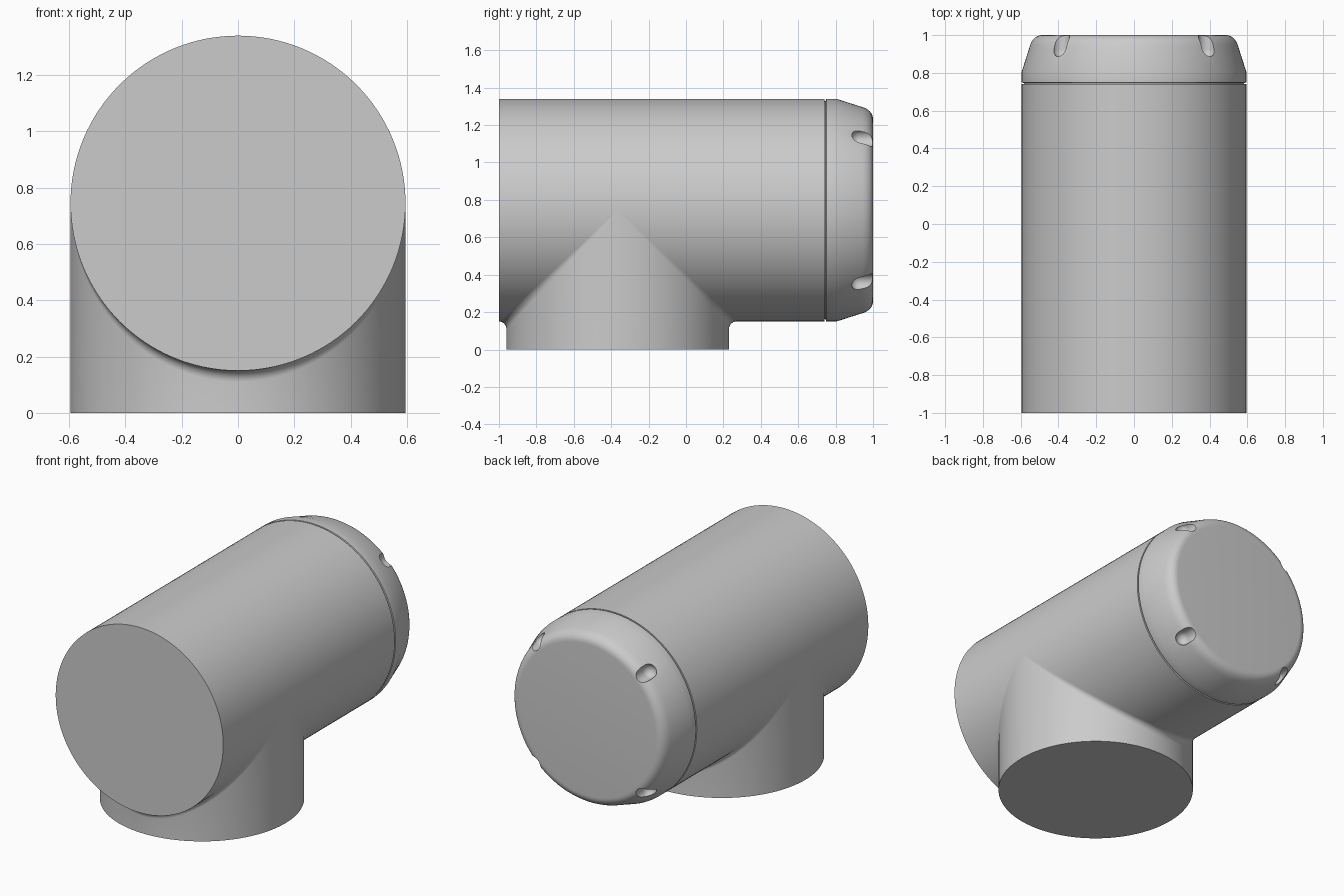
import bpy, bmesh
from math import sin, cos, pi, radians
from mathutils import Vector

if "Cube" in bpy.data.objects:
    bpy.data.objects.remove(bpy.data.objects["Cube"])

R = 0.595           # pipe radius
AXIS_Z = 0.745      # height of the main pipe axis
BRANCH_Y = -0.365   # position of the vertical branch
FILLET = 0.04
SEG = 128
angles = [2 * pi * i / SEG for i in range(SEG)]

grey = bpy.data.materials.new("plain_grey")
grey.use_nodes = True
colour = (0.6, 0.6, 0.6, 1)
grey.diffuse_color = colour
grey.node_tree.nodes["Principled BSDF"].inputs["Base Color"].default_value = colour


def loft(name, rings, cap_end=True):
    """Skin a list of point rings, closing the ends with flat faces."""
    bm = bmesh.new()
    rows = [[bm.verts.new(p) for p in ring] for ring in rings]
    for a, b in zip(rows, rows[1:]):
        n = len(a)
        for i in range(n):
            bm.faces.new((a[i], a[(i + 1) % n], b[(i + 1) % n], b[i]))
    bm.faces.new(rows[0])
    if cap_end:
        bm.faces.new(rows[-1])
    bmesh.ops.remove_doubles(bm, verts=bm.verts, dist=1e-5)
    bmesh.ops.recalc_face_normals(bm, faces=bm.faces)
    mesh = bpy.data.meshes.new(name)
    bm.to_mesh(mesh)
    bm.free()
    mesh.materials.append(grey)
    ob = bpy.data.objects.new(name, mesh)
    bpy.context.collection.objects.link(ob)
    return ob


def lathe(name, profile, cx=0, cz=AXIS_Z, steps=angles):
    """Turn (radius, y) points around an axis along y."""
    return loft(name, [[(cx + r * sin(t), y, cz - r * cos(t)) for t in steps]
                       for r, y in profile])


def select(ob):
    bpy.ops.object.select_all(action='DESELECT')
    ob.select_set(True)
    bpy.context.view_layer.objects.active = ob


def smooth(ob):
    select(ob)
    bpy.ops.object.shade_smooth_by_angle(angle=radians(35))


# Main pipe, with a stepped neck that leaves a thin groove before the cap
main_pipe = lathe("main_pipe", [(R, -1), (R, 0.74), (R - 0.012, 0.74), (R - 0.012, 0.76)])


# Branch pipe, mitred to the main pipe with a rolling-ball fillet
def fillet_point(t, k):
    big = R + FILLET
    centre = Vector((big * sin(t), BRANCH_Y + big * cos(t), AXIS_Z - big * abs(cos(t))))
    to_branch = Vector((-sin(t), -cos(t), 0))
    to_main = Vector((-sin(t), 0, abs(cos(t))))
    return centre + FILLET * to_branch.lerp(to_main, k).normalized()


base = [(R * sin(t), BRANCH_Y + R * cos(t), 0) for t in angles]
branch = loft("branch_pipe", [base] + [[fillet_point(t, i / 8) for t in angles]
                                       for i in range(9)], cap_end=False)

# End cap: short rim, taper and rounded shoulder
profile = [(R - 0.012, 0.746), (R, 0.75), (R, 0.805)]
p0, p1, p2 = Vector((0.555, 0.93)), Vector((0.538, 1.0)), Vector((0.485, 1.0))
for i in range(11):
    k = i / 10
    profile.append(tuple(p0 * (1 - k) ** 2 + p1 * 2 * k * (1 - k) + p2 * k * k))
cap = lathe("end_cap", profile)

# Four round-ended grip notches on the diagonals
NOTCH = 0.045
bullet = [(NOTCH * sin(a), 0.925 - NOTCH * cos(a))
          for a in [0.05 + (pi / 2 - 0.05) * i / 8 for i in range(9)]] + [(NOTCH, 1.1)]
for q in range(4):
    a = pi / 4 + q * pi / 2
    cutter = lathe("notch_cutter", bullet, 0.545 * cos(a), AXIS_Z + 0.545 * sin(a),
                   angles[::4])
    cutter.hide_render = True
    mod = cap.modifiers.new("notch", 'BOOLEAN')
    mod.operation = 'DIFFERENCE'
    mod.solver = 'EXACT'
    mod.object = cutter
    select(cap)
    bpy.ops.object.modifier_apply(modifier=mod.name)
    bpy.data.objects.remove(cutter)

for ob in (main_pipe, branch, cap):
    smooth(ob)
